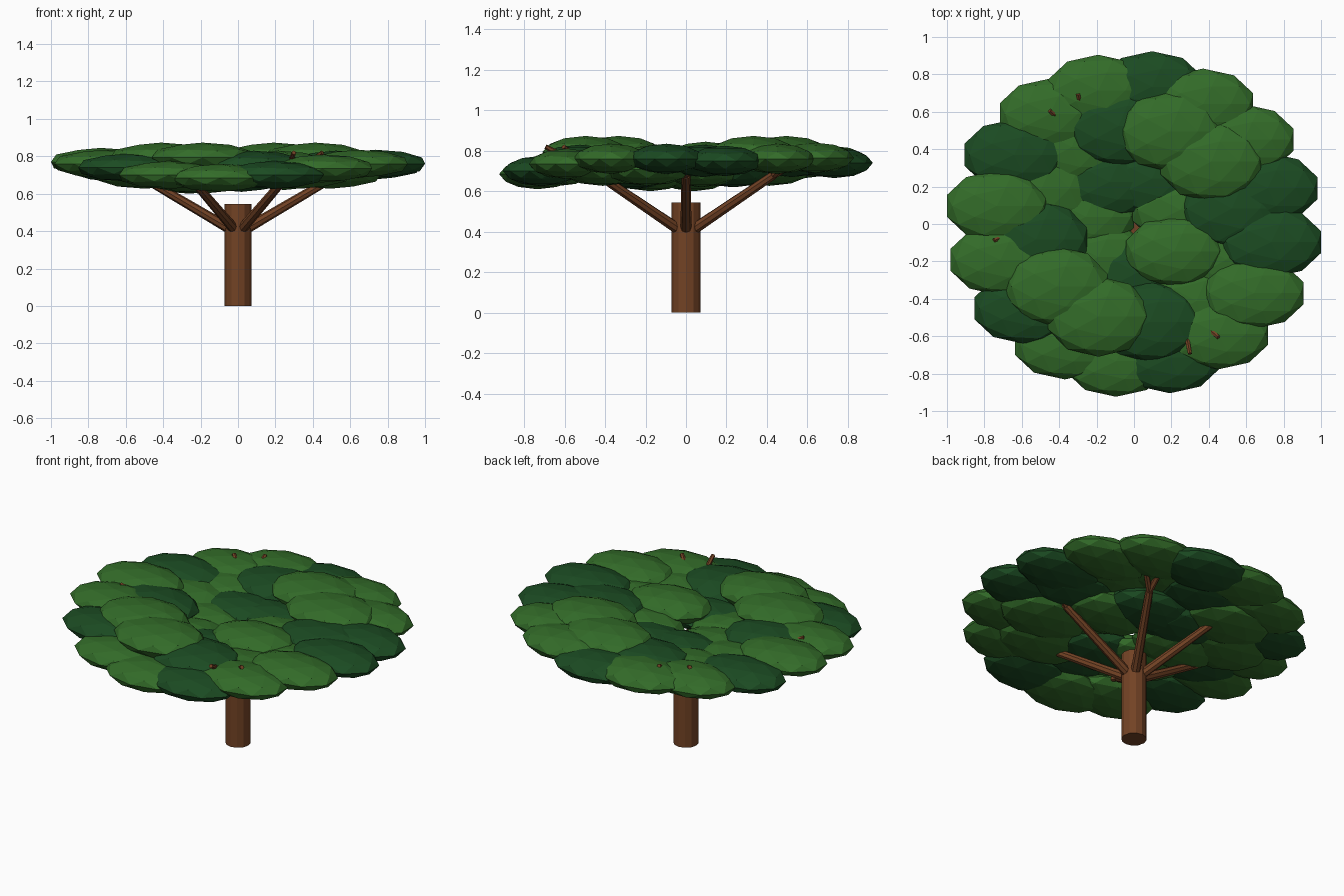
import bpy
from math import radians, cos, sin
from mathutils import Vector

if "Cube" in bpy.data.objects:
    bpy.data.objects.remove(bpy.data.objects["Cube"])


def material(name, rgb):
    m = bpy.data.materials.new(name)
    m.diffuse_color = (*rgb, 1)
    m.use_nodes = True
    m.node_tree.nodes["Principled BSDF"].inputs["Base Color"].default_value = m.diffuse_color
    return m


BARK = material("bark", (0.17, 0.055, 0.018))
LEAF = material("leaf_light", (0.033, 0.15, 0.022))
DARK = material("leaf_dark", (0.011, 0.07, 0.016))


def polar(r, deg, z):
    return Vector((r * cos(radians(deg)), r * sin(radians(deg)), z))


def limb(name, a, b, r1, r2, sides=8):
    """Tapered flat-sided rod from a to b."""
    d = b - a
    bpy.ops.mesh.primitive_cone_add(vertices=sides, radius1=r1, radius2=r2,
                                    depth=d.length, location=(a + b) / 2)
    ob = bpy.context.object
    ob.name = name
    ob.rotation_euler = d.to_track_quat('Z', 'Y').to_euler()
    ob.data.materials.append(BARK)


def leaf_clump(name, pos, size, mat):
    """Flattened low-poly ball."""
    bpy.ops.mesh.primitive_ico_sphere_add(subdivisions=2, radius=1, location=pos)
    ob = bpy.context.object
    ob.name = name
    ob.scale = size
    ob.data.materials.append(mat)


# Trunk
limb("trunk", Vector((0, 0, 0)), Vector((0, 0, 0.545)), 0.072, 0.072, 12)

# Six branches, each forking into two twigs
for i in range(6):
    a = 60 * i
    fork = polar(0.5, a, 0.68)
    limb(f"branch_{i}", polar(0.04, a, 0.41), fork, 0.028, 0.022)
    tip_r, tip_z = {0: (0.70, 0.78), 4: (0.62, 0.73)}.get(i, (0.755, 0.82))
    for side in (-1, 1):
        limb(f"twig_{i}_{'left' if side > 0 else 'right'}", fork,
             polar(tip_r, a + side * 6.7, tip_z), 0.018, 0.012, 6)

# Outer ring of foliage; every third clump is dark
outer_z = [.75, .76, .765, .74, .75, .74, .74, .77,
           .76, .74, .70, .685, .70, .735, .76, .76]
for i, z in enumerate(outer_z):
    leaf_clump(f"outer_leaves_{i}", polar(0.74, 15 + 22.5 * i, z),
               (0.28, 0.19, 0.075), LEAF if i % 3 else DARK)

# Middle ring, gently waving in height
for i in range(12):
    a = 9 + 30 * i
    z = 0.75 + 0.05 * cos(2 * radians(a - 54))
    leaf_clump(f"middle_leaves_{i}", polar(0.53, a, z),
               (0.285, 0.215, 0.08), LEAF if i % 3 else DARK)

# Inner ring around the open centre
inner_z = [.70, .68, .68, .69, .75, .70, .70]
for i, z in enumerate(inner_z):
    leaf_clump(f"inner_leaves_{i}", polar(0.26, 120 + 360 / 7 * i, z),
               (0.27, 0.19, 0.08), LEAF if i % 3 else DARK)
